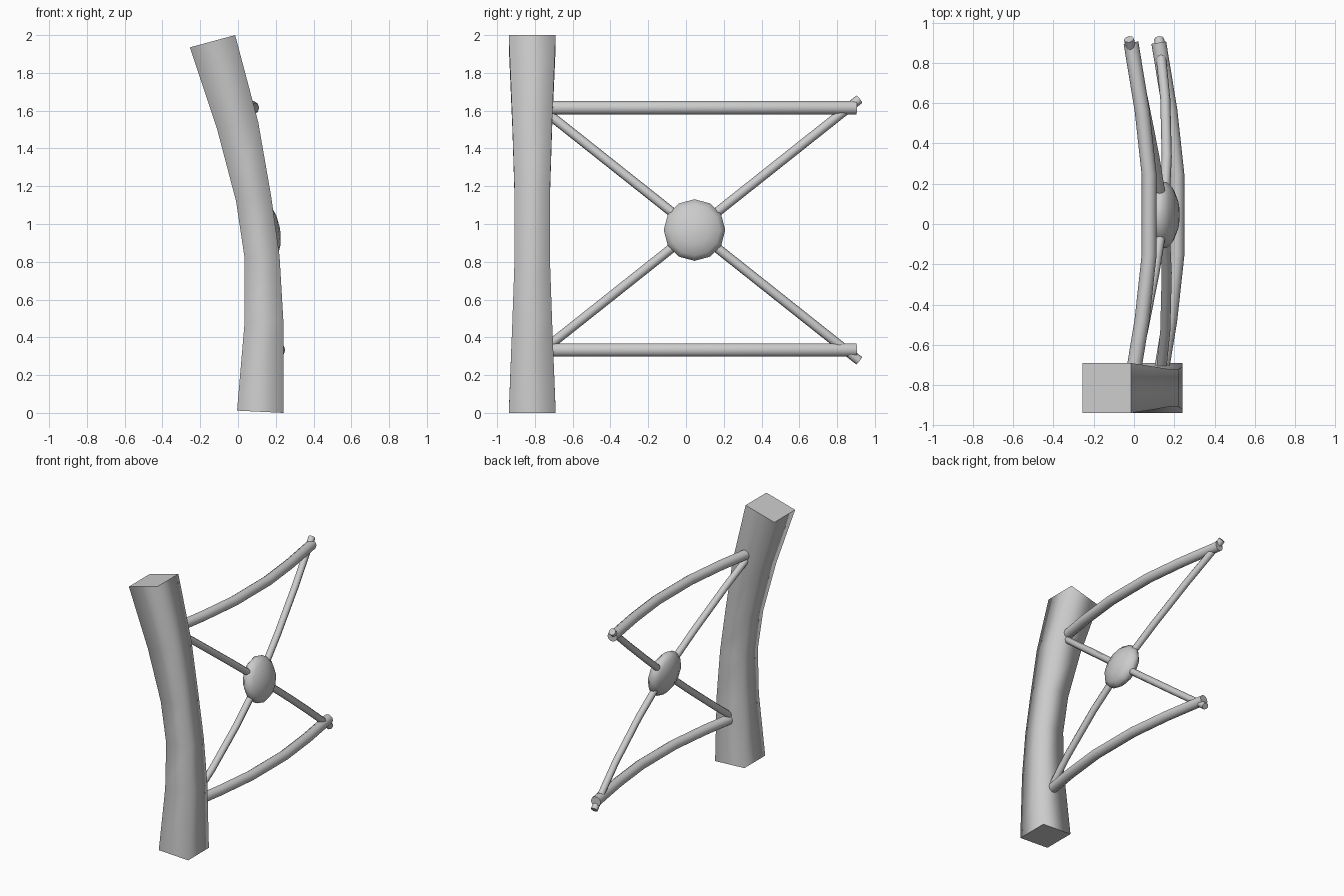
import bpy, bmesh, math
from mathutils import Vector

if "Cube" in bpy.data.objects:
    bpy.data.objects.remove(bpy.data.objects["Cube"])

HUB = Vector((0.148, 0.045, 0.968))


def loft(name, rings):
    """Skin a list of equal rings, smooth sides and flat caps."""
    bm = bmesh.new()
    vs = [[bm.verts.new(p) for p in r] for r in rings]
    n = len(vs[0])
    for a, b in zip(vs, vs[1:]):
        for i in range(n):
            j = (i + 1) % n
            bm.faces.new((a[i], a[j], b[j], b[i])).smooth = True
    bm.faces.new(vs[0][::-1])
    bm.faces.new(vs[-1])
    bmesh.ops.recalc_face_normals(bm, faces=bm.faces)
    me = bpy.data.meshes.new(name)
    bm.to_mesh(me)
    bm.free()
    ob = bpy.data.objects.new(name, me)
    bpy.context.collection.objects.link(ob)
    return ob


def tube(name, path, radius, sides=10):
    """Round bar along a list of points."""
    path = [Vector(p) for p in path]
    rings = []
    for i, p in enumerate(path):
        t = (path[min(i + 1, len(path) - 1)] - path[max(i - 1, 0)]).normalized()
        u = Vector((1, 0, 0))
        u = (u - t * u.dot(t)).normalized()
        v = t.cross(u)
        rings.append([p + radius * (u * math.cos(a) + v * math.sin(a))
                      for a in (2 * math.pi * k / sides for k in range(sides))])
    return loft(name, rings)


# Leaning square post: left x,z, right x,z, half depth
sections = [(-0.005, 0.012, 0.24, 0.0, 0.124),
            (0.035, 0.48, 0.24, 0.49, 0.105),
            (0.035, 0.82, 0.22, 0.83, 0.093),
            (-0.01, 1.12, 0.175, 1.15, 0.093),
            (-0.11, 1.50, 0.107, 1.54, 0.105),
            (-0.255, 1.935, -0.015, 2.0, 0.124)]
cy = -0.814
loft("post", [[(lx, cy - h, lz), (rx, cy - h, rz), (rx, cy + h, rz), (lx, cy + h, lz)]
              for lx, lz, rx, rz, h in sections])

# Bowed rails
bow = [(-0.855, 0), (-0.52, 0.055), (-0.2, 0.09), (0.2, 0.09), (0.52, 0.055), (0.855, 0)]
for name, x, z in (("upper_rail", -0.015, 1.615), ("lower_rail", 0.123, 0.333)):
    tube(name, [(x + b, HUB.y + d, z) for d, b in bow], 0.037)

# Diagonal spokes from the hub to the rail ends
for level, x, z, b in (("upper", -0.025, 1.66, 0.012), ("lower", 0.125, 0.276, 0.025)):
    for side, s in (("near", -1), ("far", 1)):
        end = Vector((x, HUB.y + s * 0.872, z))
        pts = [HUB.lerp(end, t) + Vector((4 * b * t * (1 - t), 0, 0))
               for t in (0, 0.33, 0.66, 1)]
        tube(f"{level}_{side}_spoke", pts, 0.025, 8)

# Lens-shaped hub turned about x, sheared to follow the lean
profile = [(-0.075, 0.015), (-0.067, 0.075), (-0.043, 0.135), (-0.015, 0.163),
           (0.015, 0.163), (0.043, 0.135), (0.067, 0.075), (0.075, 0.015)]
rings = []
for px, r in profile:
    ring = []
    for k in range(12):
        a = math.tau * k / 12
        dz = r * math.sin(a)
        ring.append(HUB + Vector((px - 0.15 * dz, r * math.cos(a), dz)))
    rings.append(ring)
hub = loft("hub", rings)
for p in hub.data.polygons:
    p.use_smooth = True
